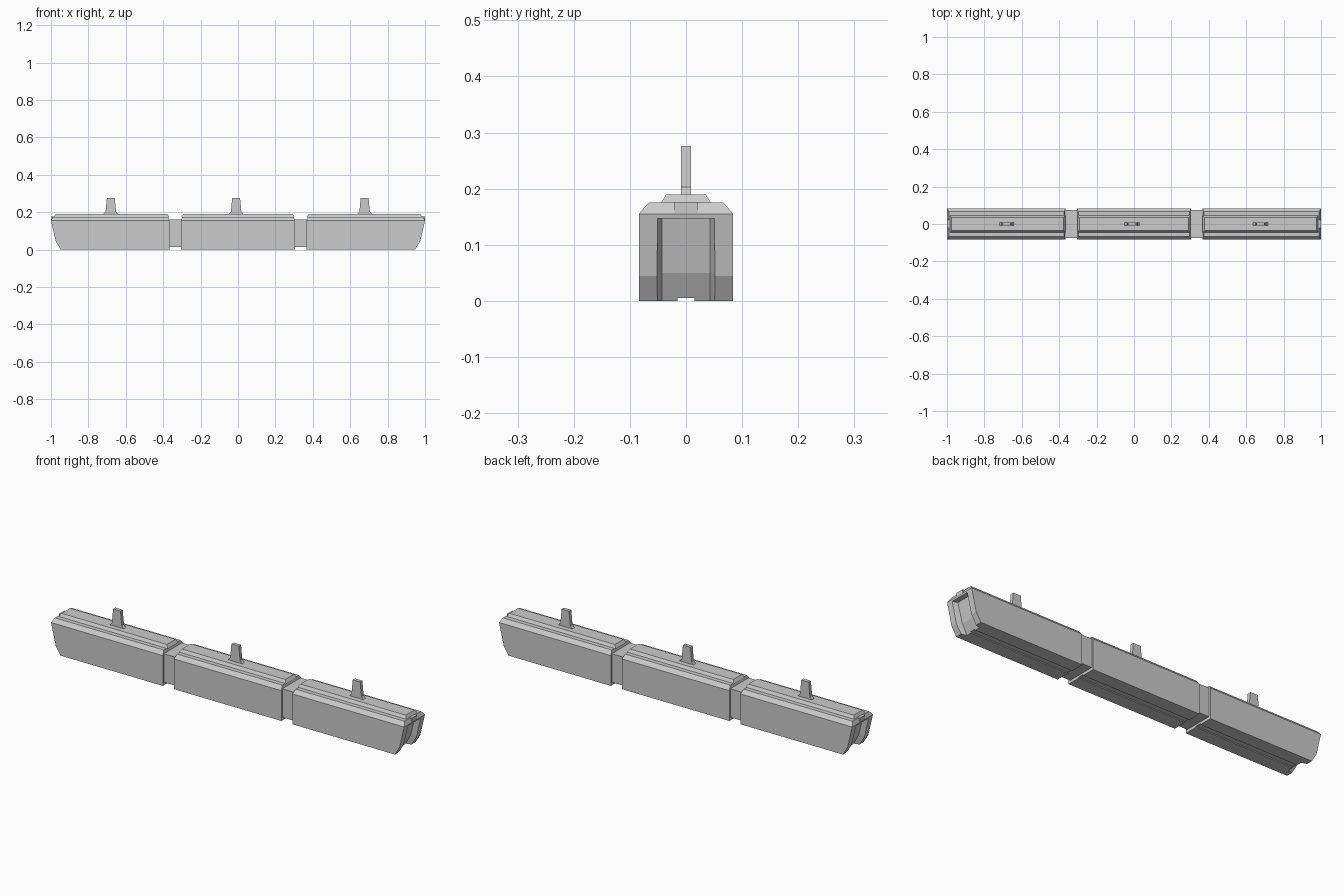
import bpy, bmesh
from mathutils import Vector

if "Cube" in bpy.data.objects:
    bpy.data.objects.remove(bpy.data.objects["Cube"])


def make_object(name, bm):
    bmesh.ops.recalc_face_normals(bm, faces=bm.faces)
    mesh = bpy.data.meshes.new(name)
    bm.to_mesh(mesh)
    bm.free()
    obj = bpy.data.objects.new(name, mesh)
    bpy.context.collection.objects.link(obj)
    return obj


def loft(rings):
    """Closed solid through rings with equal point counts."""
    bm = bmesh.new()
    vs = [[bm.verts.new(p) for p in r] for r in rings]
    n = len(vs[0])
    for a, b in zip(vs, vs[1:]):
        for i in range(n):
            j = (i + 1) % n
            bm.faces.new((a[i], a[j], b[j], b[i]))
    bm.faces.new(vs[0])
    bm.faces.new(vs[-1])
    bmesh.ops.recalc_face_normals(bm, faces=bm.faces)
    return bm


def prism_x(section, x0, x1):
    return loft([[(x, y, z) for y, z in section] for x in (x0, x1)])


def slice_off(bm, p, q):
    """Cut away everything outside the slanted plane through p and q (x, z)."""
    co = Vector((p[0], 0, p[1]))
    normal = Vector((p[1] - q[1], 0, q[0] - p[0]))
    xs = [v.co.x for v in bm.verts]
    zs = [v.co.z for v in bm.verts]
    centre = Vector(((min(xs) + max(xs)) / 2, 0, (min(zs) + max(zs)) / 2))
    if normal.dot(co - centre) < 0:
        normal.negate()
    res = bmesh.ops.bisect_plane(bm, geom=bm.verts[:] + bm.edges[:] + bm.faces[:],
                                 plane_co=co, plane_no=normal, clear_outer=True)
    edges = [e for e in res['geom_cut'] if isinstance(e, bmesh.types.BMEdge)]
    bmesh.ops.holes_fill(bm, edges=edges, sides=0)


def mirror_x(obj):
    obj.modifiers.new("Mirror", 'MIRROR').use_axis[0] = True


# Cross-sections (y, z): body with shallow groove underneath, stepped roof cover
half = [(0.015, 0.005), (0.015, 0), (0.084, 0), (0.084, 0.155), (0.067, 0.175)]
body = half + [(-y, z) for y, z in reversed(half)]
roof = [(-0.045, 0.174), (0.045, 0.174), (0.035, 0.19), (-0.035, 0.19)]

# End cars with raked nose
bm = prism_x(body, 0.367, 1.0)
slice_off(bm, (1.0, 0.155), (0.974, 0.044))
slice_off(bm, (0.974, 0.044), (0.947, 0.0))
slice_off(bm, (1.0, 0.155), (0.99, 0.175))
slice_off(bm, (0.367, 0.155), (0.373, 0.175))
end_car = make_object("end_car_body", bm)

# Recessed windscreen channel in the nose
levels = [(0.915, -0.01), (0.947, 0.05), (0.972, 0.147)]
rings = [[(x, -0.043, z), (x + 0.06, -0.061, z), (x + 0.06, 0.061, z), (x, 0.043, z)]
         for x, z in levels]
cutter = make_object("windscreen_cutter", loft(rings))
cutter.hide_render = True
cutter.display_type = 'WIRE'
cut = end_car.modifiers.new("Recess", 'BOOLEAN')
cut.operation = 'DIFFERENCE'
cut.solver = 'EXACT'
cut.object = cutter
mirror_x(end_car)

# End car roof cover
bm = prism_x(roof, 0.367, 0.985)
slice_off(bm, (0.985, 0.174), (0.975, 0.19))
slice_off(bm, (0.367, 0.174), (0.378, 0.19))
mirror_x(make_object("end_car_roof", bm))

# Sign box above the windscreen
sign = [(-0.021, 0.15), (0.021, 0.15), (0.021, 0.176), (-0.021, 0.176)]
mirror_x(make_object("sign_box", prism_x(sign, 0.97, 0.999)))

# Middle car
bm = prism_x(body, -0.304, 0.304)
for s in (-1, 1):
    slice_off(bm, (s * 0.304, 0.155), (s * 0.298, 0.175))
make_object("middle_car_body", bm)
bm = prism_x(roof, -0.303, 0.303)
for s in (-1, 1):
    slice_off(bm, (s * 0.303, 0.174), (s * 0.292, 0.19))
make_object("middle_car_roof", bm)

# Gangways joining the cars
gangway = [(-0.074, 0.014), (0.074, 0.014), (0.074, 0.16), (-0.074, 0.16)]
mirror_x(make_object("gangway", prism_x(gangway, 0.295, 0.375)))

# Power collectors on the roofs
side = [(0.043, 0.186), (0.028, 0.203), (0.021, 0.276)]
outline = side + [(-x, z) for x, z in reversed(side)]
for name, cx in (("left", -0.68), ("middle", -0.01), ("right", 0.677)):
    make_object("power_collector_" + name,
                loft([[(cx + x, y, z) for x, z in outline] for y in (-0.009, 0.009)]))
